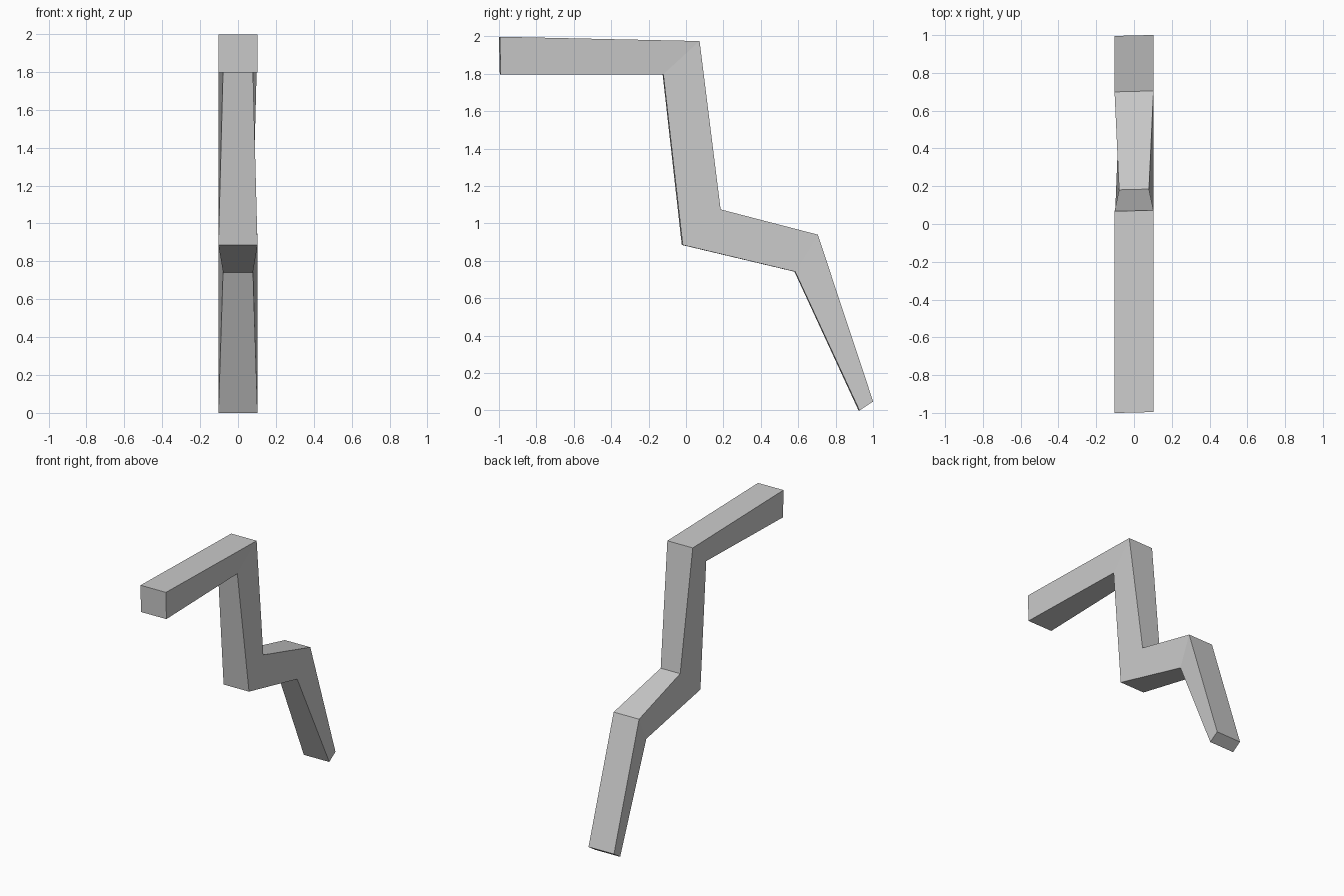
import bpy
import bmesh

cube = bpy.data.objects.get("Cube")
if cube:
    bpy.data.objects.remove(cube, do_unlink=True)

# Single grey material
grey = bpy.data.materials.new("light_grey")
grey.use_nodes = True
colour = (0.6, 0.6, 0.6, 1)
grey.diffuse_color = colour
grey.node_tree.nodes["Principled BSDF"].inputs["Base Color"].default_value = colour

WIDE, NARROW = 0.103, 0.079   # half widths; inner bends are pinched
SKEW = 0.025                  # slight twist of each section

# Sections along the bar: (y, z, half width) of lower and upper edges
sections = [
    ((-0.993, 1.797, WIDE), (-0.998, 1.998, WIDE)),
    ((-0.123, 1.797, NARROW), (0.07, 1.975, WIDE)),
    ((-0.02, 0.885, WIDE), (0.183, 1.075, NARROW)),
    ((0.582, 0.742, NARROW), (0.702, 0.94, WIDE)),
    ((0.925, 0.0, WIDE), (0.998, 0.048, WIDE)),
]

bm = bmesh.new()


def ring(lower, upper):
    corners = [(lower, -1), (lower, 1), (upper, 1), (upper, -1)]
    return [bm.verts.new((s * w, y + SKEW * s * w, z)) for (y, z, w), s in corners]


# Bent square bar with closed ends
rings = [ring(*s) for s in sections]
for a, b in zip(rings, rings[1:]):
    for i in range(4):
        j = (i + 1) % 4
        bm.faces.new((a[i], a[j], b[j], b[i]))
bm.faces.new(rings[0])
bm.faces.new(rings[-1])
bmesh.ops.recalc_face_normals(bm, faces=bm.faces)

mesh = bpy.data.meshes.new("bent_bar")
bm.to_mesh(mesh)
bm.free()
mesh.materials.append(grey)
bar = bpy.data.objects.new("bent_bar", mesh)
bpy.context.collection.objects.link(bar)
